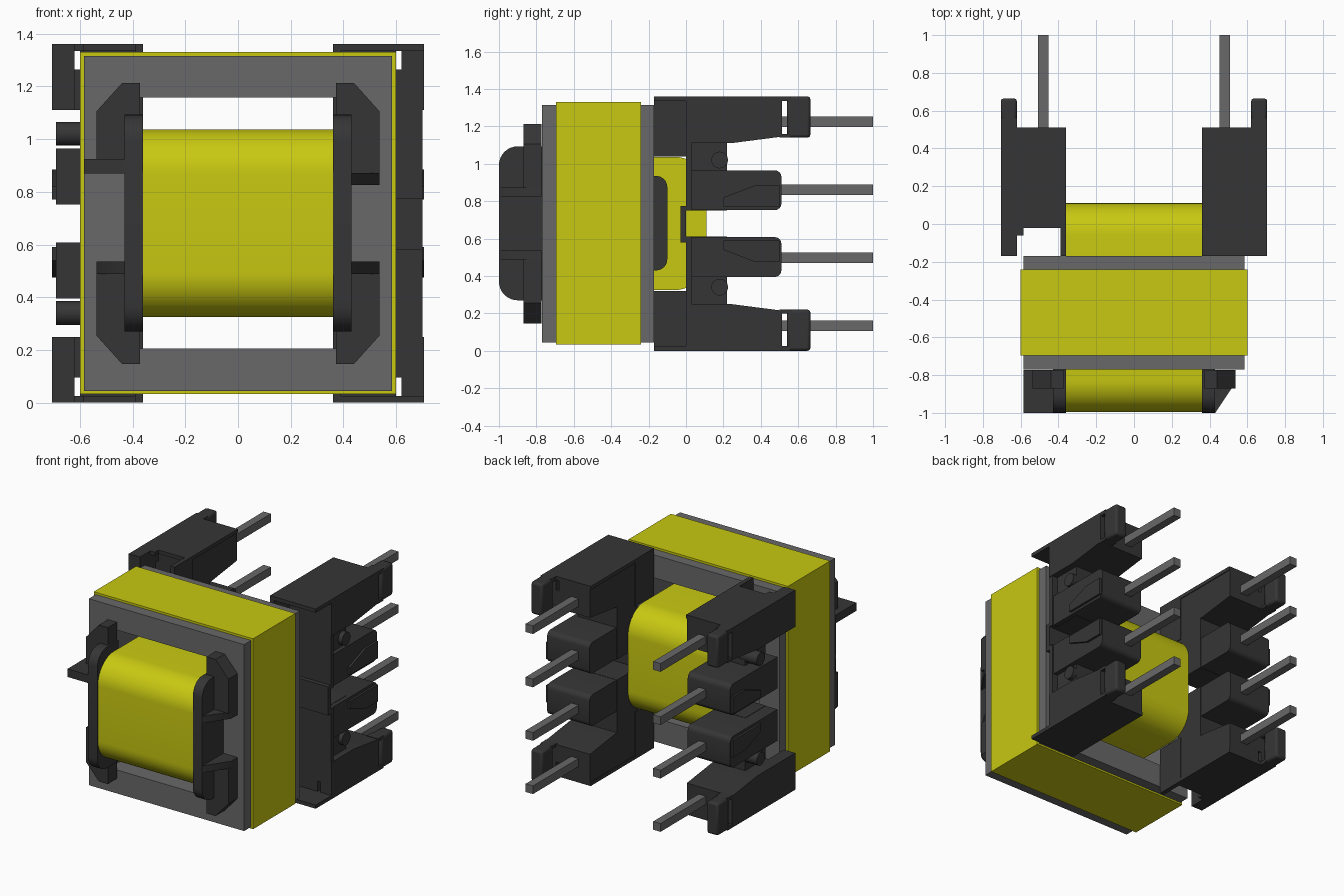
import bpy, bmesh, math
from mathutils import Vector

cube = bpy.data.objects.get("Cube")
if cube:
    bpy.data.objects.remove(cube, do_unlink=True)

ZM = 0.68  # mirror height


def material(name, rgb):
    m = bpy.data.materials.new(name)
    m.use_nodes = True
    m.diffuse_color = (*rgb, 1)
    bsdf = next(n for n in m.node_tree.nodes if n.type == 'BSDF_PRINCIPLED')
    bsdf.inputs["Base Color"].default_value = (*rgb, 1)
    return m


BLACK = material("black plastic", (0.036, 0.036, 0.036))
GREY = material("grey metal", (0.14, 0.14, 0.14))
YELLOW = material("yellow tape", (0.58, 0.58, 0.006))


def prism(name, pts, axis, a, b, mat, bevel=0.0, segs=2):
    """Extrude a 2D outline along an axis: x -> (y,z), y -> (x,z), z -> (x,y)."""
    place = {'x': lambda p, t: (t, p[0], p[1]),
             'y': lambda p, t: (p[0], t, p[1]),
             'z': lambda p, t: (p[0], p[1], t)}[axis]
    bm = bmesh.new()
    face = bm.faces.new([bm.verts.new(place(p, a)) for p in pts])
    ext = bmesh.ops.extrude_face_region(bm, geom=[face])
    vs = [g for g in ext['geom'] if isinstance(g, bmesh.types.BMVert)]
    move = Vector(place((0, 0), b - a))
    bmesh.ops.translate(bm, verts=vs, vec=move)
    bmesh.ops.recalc_face_normals(bm, faces=bm.faces)
    me = bpy.data.meshes.new(name)
    bm.to_mesh(me)
    bm.free()
    ob = bpy.data.objects.new(name, me)
    bpy.context.collection.objects.link(ob)
    me.materials.append(mat)
    if bevel:
        mod = ob.modifiers.new("soft edges", 'BEVEL')
        mod.width, mod.segments = bevel, segs
    bpy.ops.object.select_all(action='DESELECT')
    bpy.context.view_layer.objects.active = ob
    ob.select_set(True)
    bpy.ops.object.shade_smooth_by_angle(angle=math.radians(35))
    return ob


def box(name, x, y, z, mat, bevel=0.0):
    pts = [(y[0], z[0]), (y[1], z[0]), (y[1], z[1]), (y[0], z[1])]
    return prism(name, pts, 'x', x[0], x[1], mat, bevel)


def rounded(u, v, radii, n=8):
    """Rounded rectangle; radii run from lower left counterclockwise."""
    corners = [(u[0], v[0], 1, 1), (u[1], v[0], -1, 1),
               (u[1], v[1], -1, -1), (u[0], v[1], 1, -1)]
    out = []
    for i, ((cu, cv, su, sv), r) in enumerate(zip(corners, radii)):
        if r == 0:
            out.append((cu, cv))
            continue
        for k in range(n + 1):
            t = math.pi + (i + k / n) * math.pi / 2
            out.append((cu + su * r + r * math.cos(t), cv + sv * r + r * math.sin(t)))
    return out


def flip(pts):
    return [(u, 2 * ZM - v) for u, v in pts]


# Core: outer legs, end yokes and centre leg
cy = (-0.77, -0.17)
box("core_top_leg", (-0.585, 0.585), cy, (1.158, 1.315), GREY)
box("core_bottom_leg", (-0.585, 0.585), cy, (0.045, 0.205), GREY)
box("core_centre_leg", (-0.45, 0.45), (-0.75, -0.19), (0.46, 0.9), GREY)
for s, side in ((1, "left"), (-1, "right")):
    box(f"core_yoke_{side}", (s * 0.43, s * 0.585), cy, (0.205, 1.158), GREY)

# Tape band around the core, made of four thin strips
ty = (-0.695, -0.24)
box("tape_top", (-0.6, 0.6), ty, (1.315, 1.33), YELLOW)
box("tape_bottom", (-0.6, 0.6), ty, (0.033, 0.045), YELLOW)
for s, side in ((1, "left"), (-1, "right")):
    box(f"tape_{side}", (s * 0.585, s * 0.6), ty, (0.045, 1.315), YELLOW)

# Winding and the bobbin tube that shows at its ends
prism("winding", rounded((-0.995, 0.11), (0.325, 1.037), [0.17] * 4, 12), 'x', -0.36, 0.36, YELLOW)
prism("bobbin_tube", rounded((-0.84, -0.1), (0.43, 0.935), [0.06] * 4), 'x', -0.375, 0.375, BLACK)

for s, side in ((1, "left"), (-1, "right")):
    X = lambda a, b: (s * a, s * b)
    # Front flange
    prism(f"front_flange_{side}", rounded((-1.0, -0.77), (0.27, 1.093), [0.1, 0, 0, 0.1]),
          'x', s * 0.36, s * 0.43, BLACK)
    # Rear wall in two halves with a bridge over the middle gap
    xo = 0.7 if s > 0 else 0.6
    if s > 0:
        box("middle_bridge_left", (0.43, 0.7), (-0.03, 0.0), (0.58, 0.775), BLACK)
    for up in (True, False):
        tag = f"{'upper' if up else 'lower'}_{side}"
        F = (lambda p: p) if up else flip

        def zz(a, b):
            return (a, b) if up else (2 * ZM - b, 2 * ZM - a)

        # Chamfered cheek against the core
        cheek = [(0.372, 1.213), (0.44, 1.213), (0.537, 1.105), (0.537, 0.87), (0.372, 0.87)]
        prism(f"front_cheek_{tag}", [(s * u, v) for u, v in F(cheek)], 'y', -0.87, -0.772, BLACK)
        # Sloped rib, or a square peg at the upper right
        if s < 0 and up:
            box("front_peg", (-0.585, -0.42), (-1.0, -0.772), (0.87, 0.925), BLACK)
        else:
            z = zz(0.825, 0.872)
            prism(f"front_rib_{tag}", [(s * 0.42, -1.0), (s * 0.43, -1.0), (s * 0.537, -0.84),
                  (s * 0.537, -0.772), (s * 0.42, -0.772)], 'z', z[0], z[1], BLACK)

        # Rear wall and inner wall
        box(f"rear_wall_{tag}", X(0.365, xo), (0.0, 0.03), zz(0.75, 1.265), BLACK)
        box(f"inner_wall_{tag}", X(0.36, 0.39), (-0.17, 0.03), zz(1.04, 1.36), BLACK)
        box(f"arm_root_{tag}", X(0.365, 0.6), (0.02, 0.22), zz(0.75, 1.13), BLACK)
        if s > 0:
            box(f"root_cheek_{tag}", X(0.6, 0.66), (0.02, 0.22), zz(0.75, 1.13), BLACK)
            cover_front = -0.17
        else:
            cover_front = -0.02
            box(f"cover_strip_{tag}", X(0.585, 0.705), (-0.06, -0.02), zz(1.335, 1.36), BLACK)
            box(f"side_lip_{tag}", X(0.62, 0.705), (-0.17, 0.0), zz(1.11, 1.36), BLACK)

        # Cover plate and outer terminal block
        box(f"cover_{tag}", X(0.36, 0.705), (cover_front, 0.512), zz(1.335, 1.36), BLACK)
        outer = [(0.0, 1.345), (0.512, 1.345), (0.512, 1.145), (0.24, 1.11), (0.0, 1.11)]
        prism(f"outer_block_{tag}", F(outer), 'x', s * 0.365, s * 0.6, BLACK)
        floor = [(0.0, 1.265), (0.512, 1.265), (0.512, 1.145), (0.24, 1.11), (0.0, 1.11)]
        prism(f"slot_floor_{tag}", F(floor), 'x', s * 0.59, s * 0.63, BLACK)
        # Side wall with a window before the end post
        wall = [(0.0, 1.36), (0.512, 1.36), (0.512, 1.145), (0.24, 1.11), (0.0, 1.11)]
        prism(f"side_wall_{tag}", F(wall), 'x', s * 0.62, s * 0.705, BLACK)
        box(f"end_post_{tag}", X(0.62, 0.705), (0.54, 0.665), zz(1.14, 1.36), BLACK, 0.015)
        box(f"post_top_link_{tag}", X(0.62, 0.705), (0.5, 0.56), zz(1.335, 1.36), BLACK)
        box(f"post_low_link_{tag}", X(0.62, 0.705), (0.5, 0.56), zz(1.14, 1.16), BLACK)

        # Inner terminal arm with a raised ridge
        arm = rounded((0.0, 0.51), (0.752, 0.965), [0, 0.035, 0.035, 0], 4)
        prism(f"inner_arm_{tag}", F(arm), 'x', s * 0.37, s * 0.69, BLACK)
        ridge = [(0.2, 0.77), (0.5, 0.77), (0.5, 0.885), (0.37, 0.885), (0.2, 0.82)]
        prism(f"arm_ridge_{tag}", F(ridge), 'x', s * 0.68, s * 0.705, BLACK)
        # Round wire stud
        zc = 1.02 if up else 2 * ZM - 1.02
        stud = [(0.18 + 0.045 * math.cos(k * math.pi / 8), zc + 0.045 * math.sin(k * math.pi / 8))
                for k in range(16)]
        prism(f"wire_stud_{tag}", stud, 'x', s * 0.55, s * 0.69, BLACK)

        # Square pins
        for label, zp in (("outer", 1.225), ("inner", 0.862)):
            box(f"{label}_pin_{tag}", X(0.453, 0.508), (0.48, 1.0), zz(zp - 0.028, zp + 0.028), GREY)
